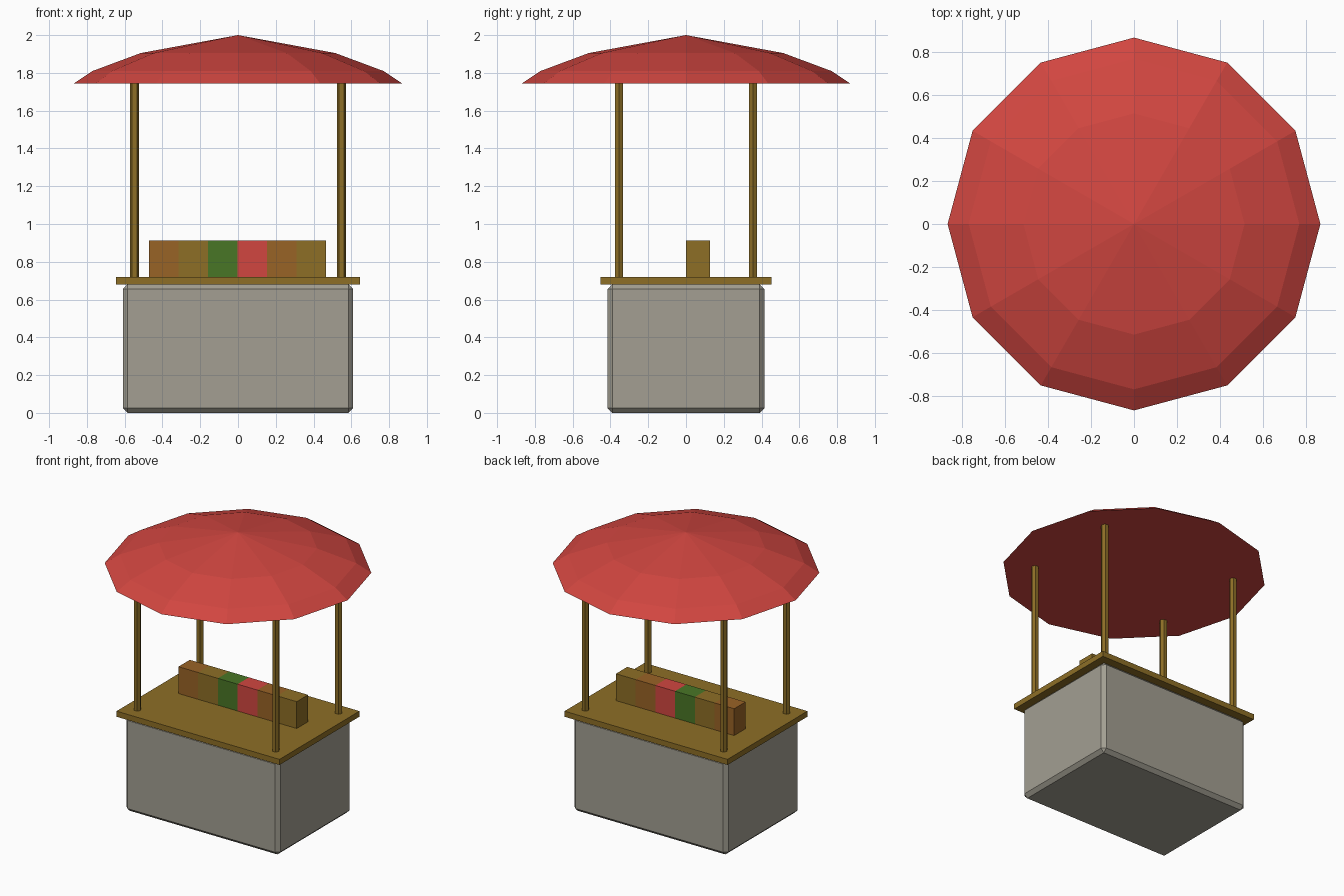
import bpy, bmesh, math

if "Cube" in bpy.data.objects:
    bpy.data.objects.remove(bpy.data.objects["Cube"])


def material(name, r, g, b):
    lin = [((c / 255 + 0.055) / 1.055) ** 2.4 for c in (r, g, b)]
    m = bpy.data.materials.new(name)
    m.diffuse_color = (*lin, 1)
    m.use_nodes = True
    m.node_tree.nodes["Principled BSDF"].inputs["Base Color"].default_value = m.diffuse_color
    return m


red = material("canopy red", 209, 70, 64)
wood = material("wood brown", 141, 110, 38)
grey = material("stone grey", 163, 159, 146)
green = material("produce green", 73, 118, 38)
orange = material("produce orange", 153, 99, 38)


def finish(name, bm, mat):
    bmesh.ops.recalc_face_normals(bm, faces=bm.faces[:])
    mesh = bpy.data.meshes.new(name)
    bm.to_mesh(mesh)
    bm.free()
    mesh.materials.append(mat)
    ob = bpy.data.objects.new(name, mesh)
    bpy.context.collection.objects.link(ob)
    return ob


def box(name, x0, x1, y0, y1, z0, z1, mat, bevel=0):
    bm = bmesh.new()
    bmesh.ops.create_cube(bm, size=1)
    for v in bm.verts:
        v.co.x = x1 if v.co.x > 0 else x0
        v.co.y = y1 if v.co.y > 0 else y0
        v.co.z = z1 if v.co.z > 0 else z0
    if bevel:
        bmesh.ops.bevel(bm, geom=bm.edges[:], offset=bevel, segments=1,
                        affect='EDGES')
    return finish(name, bm, mat)


# Chamfered stand and counter board
box("stand", -0.61, 0.61, -0.415, 0.415, 0, 0.68, grey, 0.025)
box("counter", -0.645, 0.645, -0.452, 0.452, 0.68, 0.72, wood)

# Row of six produce crates
w = 0.156
for i, mat in enumerate((orange, wood, green, red, orange, wood)):
    x = -0.471 + i * w
    box(f"crate_{i + 1}", x, x + w, 0, 0.128, 0.72, 0.912, mat)

# Four hexagonal posts
for sx in (-1, 1):
    for sy in (-1, 1):
        bm = bmesh.new()
        bmesh.ops.create_cone(bm, cap_ends=True, segments=6, radius1=0.025,
                              radius2=0.025, depth=1.035)
        # corners point along x
        for v in bm.verts:
            a = round(math.atan2(v.co.y, v.co.x) / (math.pi / 6))
            if a % 2:
                a += 1
            v.co.x, v.co.y, v.co.z = v.co.x, v.co.y, v.co.z + 0.72 + 0.5175
        for v in bm.verts:
            v.co.x, v.co.y = v.co.y, v.co.x
            v.co.x += sx * 0.548
            v.co.y += sy * 0.355
        name = ("left" if sx < 0 else "right") + ("_front" if sy < 0 else "_back")
        finish(name + "_post", bm, wood)

# Twelve-sided domed canopy with a flat underside
bm = bmesh.new()
rings = []
for r, z in ((0.868, 1.745), (0.77, 1.81), (0.515, 1.905)):
    rings.append([bm.verts.new((r * math.cos(k * math.pi / 6),
                                r * math.sin(k * math.pi / 6), z))
                  for k in range(12)])
apex = bm.verts.new((0, 0, 2.0))
bm.faces.new(rings[0][::-1])
for k in range(12):
    n = (k + 1) % 12
    for a, b in zip(rings, rings[1:]):
        bm.faces.new((a[k], a[n], b[n], b[k]))
    bm.faces.new((rings[2][k], rings[2][n], apex))
finish("canopy", bm, red)
